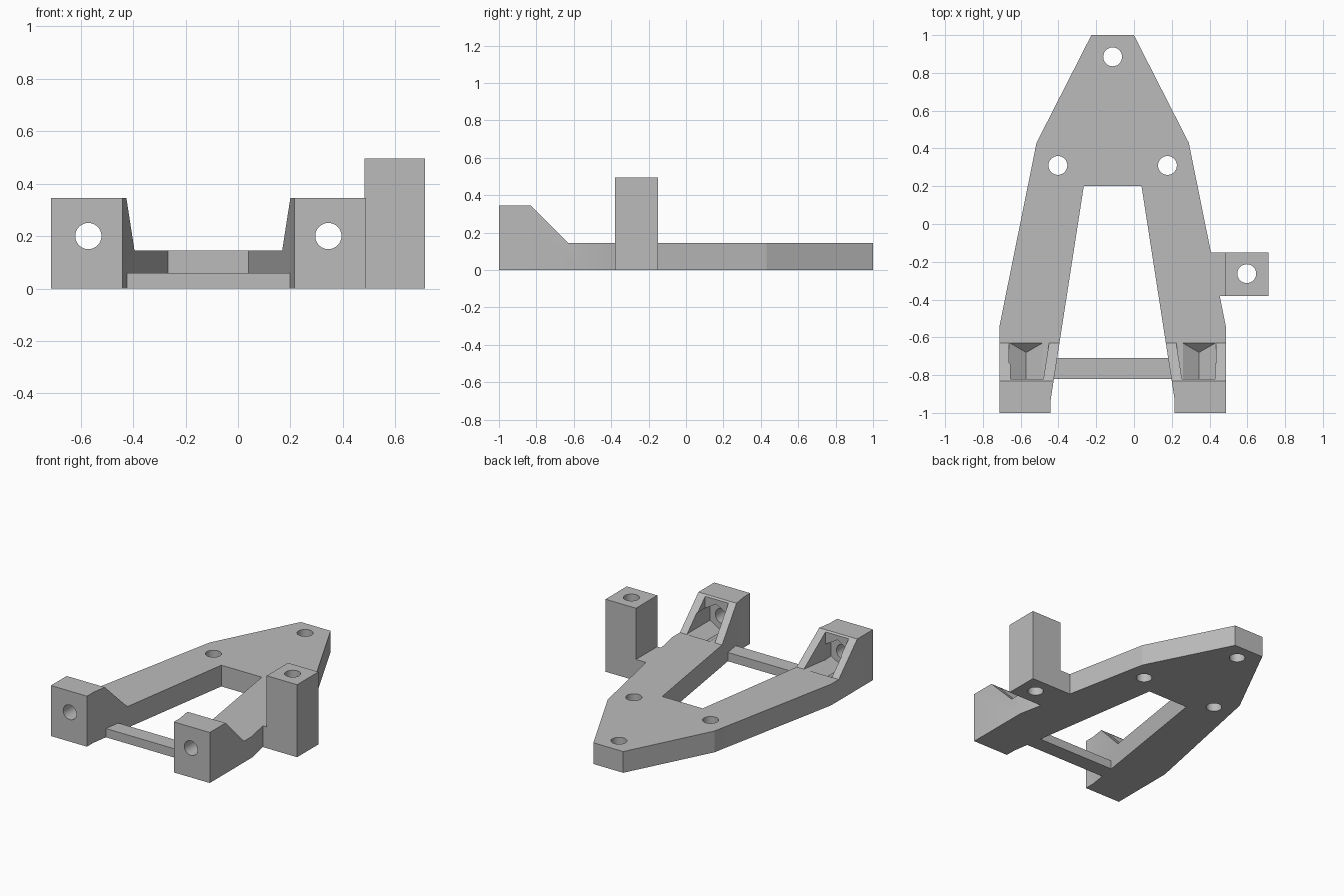
import bpy, bmesh, math
from mathutils import Vector

cube = bpy.data.objects.get("Cube")
if cube:
    bpy.data.objects.remove(cube, do_unlink=True)

grey = bpy.data.materials.new("light grey plastic")
grey.use_nodes = True
grey.diffuse_color = (0.5, 0.5, 0.5, 1)
grey.node_tree.nodes["Principled BSDF"].inputs["Base Color"].default_value = (0.5, 0.5, 0.5, 1)

AXIS = -0.113           # centre line of the symmetric frame
PLATE, TOWER = 0.145, 0.345


def prism(name, points, direction):
    """Extrude a closed polygon of 3D points along a direction."""
    bm = bmesh.new()
    face = bm.faces.new([bm.verts.new(p) for p in points])
    out = bmesh.ops.extrude_face_region(bm, geom=[face])
    verts = [v for v in out["geom"] if isinstance(v, bmesh.types.BMVert)]
    bmesh.ops.translate(bm, verts=verts, vec=Vector(direction))
    bmesh.ops.recalc_face_normals(bm, faces=bm.faces)
    mesh = bpy.data.meshes.new(name)
    bm.to_mesh(mesh)
    bm.free()
    mesh.materials.append(grey)
    obj = bpy.data.objects.new(name, mesh)
    bpy.context.collection.objects.link(obj)
    return obj


def box(name, x0, x1, y0, y1, z0, z1):
    corners = [(x0, y0, z0), (x1, y0, z0), (x1, y1, z0), (x0, y1, z0)]
    return prism(name, corners, (0, 0, z1 - z0))


def ring(radius, sides, turn=0.0):
    steps = [turn + math.tau * i / sides for i in range(sides)]
    return [(radius * math.cos(a), radius * math.sin(a)) for a in steps]


def combine(body, part, operation):
    """Apply a boolean to the body and discard the helper part."""
    part.hide_render = True
    mod = body.modifiers.new(part.name, "BOOLEAN")
    mod.operation, mod.solver, mod.object = operation, "EXACT", part
    bpy.context.view_layer.objects.active = body
    bpy.ops.object.modifier_apply(modifier=mod.name)
    bpy.data.objects.remove(part, do_unlink=True)


# A-shaped frame, extruded to tower height
half = [(0.1125, 1), (0.403, 0.43), (0.6, -0.545), (0.6, -1),
        (0.328, -1), (0.328, -0.93), (0.153, 0.2)]
outline = half + [(-x, y) for x, y in reversed(half)]
frame = prism("bracket_frame", [(AXIS + x, y, 0) for x, y in outline], (0, 0, TOWER))

# Clear the space above the plate, leaving the sloped towers
headroom = [(-0.83, TOWER), (-0.63, PLATE), (1.2, PLATE), (1.2, 0.6), (-0.83, 0.6)]
combine(frame, prism("headroom_cutter", [(-1, y, z) for y, z in headroom], (2, 0, 0)),
        "DIFFERENCE")

# Cross bar, side arm and upright post
combine(frame, box("cross_bar", -0.46, 0.235, -0.82, -0.71, 0, 0.06), "UNION")
combine(frame, box("side_arm", 0.3, 0.6, -0.38, -0.15, 0, PLATE), "UNION")
combine(frame, box("side_post", 0.483, 0.713, -0.38, -0.15, 0, 0.495), "UNION")

# Pocket, nut seat and bolt hole in each tower
for side in (-1, 1):
    pocket = [(0.542, -0.82), (0.542, -0.6), (0.332, -0.6), (0.367, -0.82)]
    combine(frame, prism("pocket_cutter", [(AXIS + side * x, y, PLATE) for x, y in pocket],
                         (0, 0, 0.4)), "DIFFERENCE")
    cx = AXIS + side * 0.4575
    nut = prism("nut_cutter", [(cx + x, -0.88, 0.2 + z)
                               for x, z in ring(0.104, 6, math.pi / 6)], (0, 0.2, 0))
    for v in nut.data.vertices:
        if v.co.y > -0.8:                      # slanted end of the seat
            v.co.y = -0.68 + (v.co.z - 0.096)
    combine(frame, nut, "DIFFERENCE")
    combine(frame, prism("bolt_cutter", [(cx + x, -1.1, 0.2 + z) for x, z in ring(0.05, 32)],
                         (0, 0.35, 0)), "DIFFERENCE")

# Vertical mounting holes
for hx, hy in [(AXIS, 0.885), (AXIS - 0.29, 0.31), (AXIS + 0.29, 0.31), (0.597, -0.263)]:
    combine(frame, prism("hole_cutter", [(hx + x, hy + y, -0.1) for x, y in ring(0.05, 32)],
                         (0, 0, 0.8)), "DIFFERENCE")

# Smooth hole walls, sharp edges elsewhere
bpy.ops.object.select_all(action="DESELECT")
frame.select_set(True)
bpy.context.view_layer.objects.active = frame
bpy.ops.object.shade_smooth_by_angle(angle=math.radians(15))
